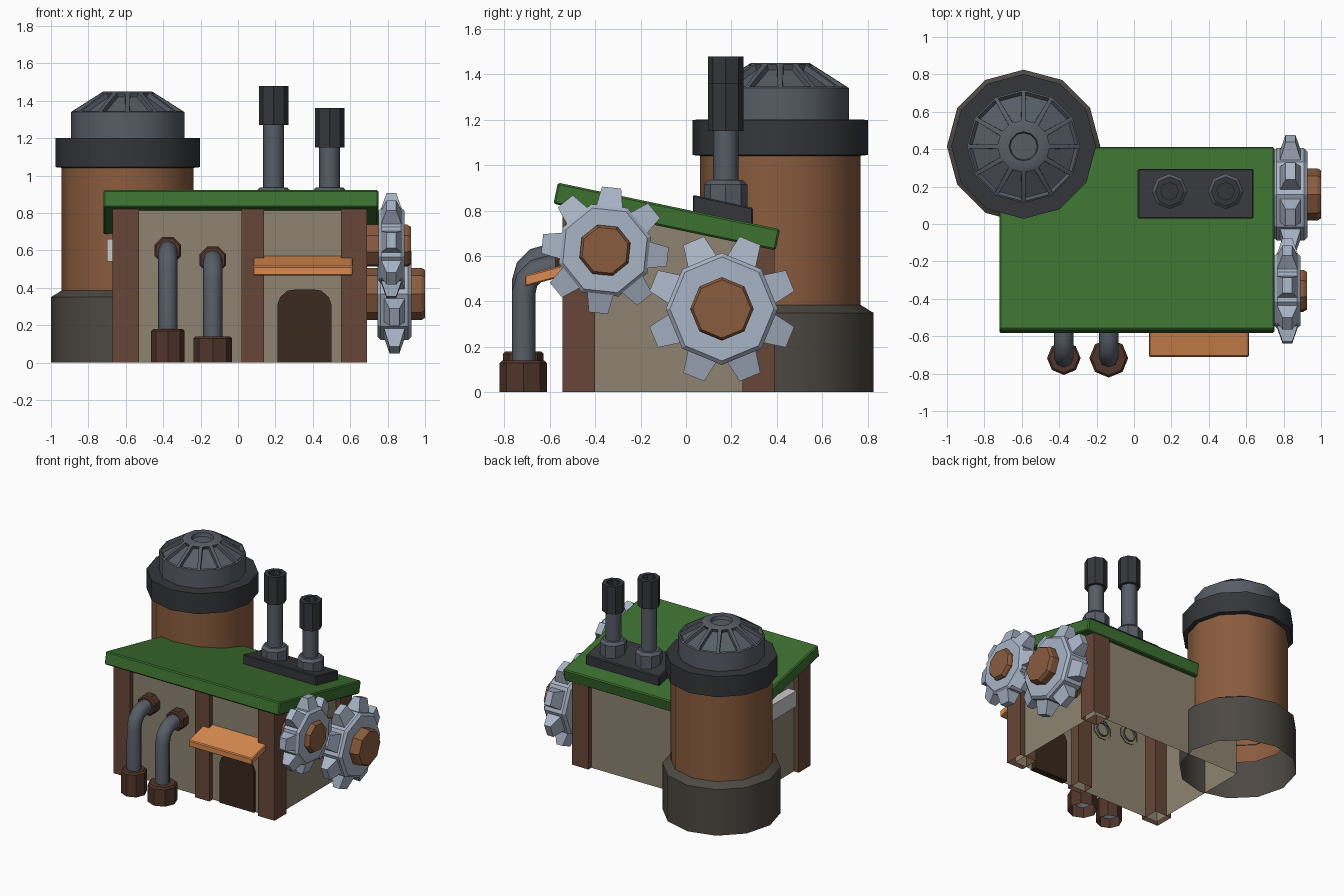
import bpy, bmesh
from math import sin, cos, pi, radians, atan

if "Cube" in bpy.data.objects:
    bpy.data.objects.remove(bpy.data.objects["Cube"])


def mat(name, hexcol):
    c = [int(hexcol[i:i + 2], 16) / 255 for i in (0, 2, 4)]
    m = bpy.data.materials.new(name)
    m.diffuse_color = [((v + .055) / 1.055) ** 2.4 for v in c] + [1]
    m.use_nodes = True
    m.node_tree.nodes["Principled BSDF"].inputs["Base Color"].default_value = m.diffuse_color
    return m


COPPER, STONE = mat("copper", "8A5C3E"), mat("stone", "4D4842")
IRON, BLACK, STEEL = mat("iron", "575D66"), mat("black_iron", "34363A"), mat("steel", "A9B4C6")
GREEN, WALL, WOOD = mat("green", "3C7030"), mat("plaster", "8E8471"), mat("wood", "664638")
DARK, ORANGE, RUST = mat("dark_wood", "3A291E"), mat("orange", "D88A50"), mat("rust", "50352A")


def finish(name, bm, m=None, smooth=None):
    bmesh.ops.recalc_face_normals(bm, faces=bm.faces)
    me = bpy.data.meshes.new(name)
    if smooth:
        for f in bm.faces:
            f.smooth = True
    bm.to_mesh(me)
    bm.free()
    if smooth:
        me.set_sharp_from_angle(angle=radians(smooth))
    if m:
        me.materials.append(m)
    ob = bpy.data.objects.new(name, me)
    bpy.context.collection.objects.link(ob)
    return ob


def lathe(profile, n, loc, axis='z', phase=0, caps=(False, True)):
    """Revolve (radius, height) points around an axis; returns bmesh and side faces per band."""
    bm = bmesh.new()
    rings = []
    for r, h in profile:
        ring = []
        for i in range(n):
            a = radians(phase) + 2 * pi * i / n
            c, s = r * cos(a), r * sin(a)
            p = {'z': (c, s, h), 'x': (h, c, s), 'y': (c, h, s)}[axis]
            ring.append(bm.verts.new([p[k] + loc[k] for k in range(3)]))
        rings.append(ring)
    bands = [[bm.faces.new((a[i], a[(i + 1) % n], b[(i + 1) % n], b[i])) for i in range(n)]
             for a, b in zip(rings, rings[1:])]
    if caps[0]:
        bm.faces.new(rings[0])
    if caps[1]:
        bm.faces.new(rings[-1])
    return bm, bands


def roof_z(y):
    """Underside of the sloping roof."""
    return .709 - .217 * y


def block(name, x, y, bottom, top, m, closed=False, bevel=0):
    """Box whose bottom and top heights are functions of y."""
    bm = bmesh.new()
    bmesh.ops.create_cube(bm, size=2)
    for v in bm.verts:
        yy = y[v.co.y > 0]
        v.co = (x[v.co.x > 0], yy, (top if v.co.z > 0 else bottom)(yy))
    bm.normal_update()
    if not closed:
        bmesh.ops.delete(bm, geom=[f for f in bm.faces if f.normal.z < -.5], context='FACES')
    if bevel:
        bmesh.ops.bevel(bm, geom=bm.edges[:], offset=bevel, segments=1, affect='EDGES')
    return finish(name, bm, m)


def ground(y):
    return 0


# Storage tank
T = (-.59, .415, 0)
finish("tank_base", lathe([(.41, 0), (.41, .35), (.35, .387)], 12, T, caps=(False, False))[0], STONE, 35)
finish("tank_body", lathe([(.353, .25), (.353, 1.08)], 12, T)[0], COPPER, 35)
finish("tank_band", lathe([(.34, 1.04), (.387, 1.045), (.387, 1.2), (.28, 1.202)], 12, T)[0], BLACK, 35)
bm, bands = lathe([(.303, 1.19), (.303, 1.34), (.13, 1.45), (.078, 1.45), (.072, 1.425)], 12, T)
bmesh.ops.recalc_face_normals(bm, faces=bm.faces)
bmesh.ops.inset_individual(bm, faces=bands[1], thickness=.017, depth=0)
r = bmesh.ops.inset_individual(bm, faces=bands[1], thickness=.006, depth=-.025)
finish("tank_vented_lid", bm, IRON, 35)

# House walls, posts and roof
block("walls", (-.63, .65), (-.505, .355), ground, lambda y: roof_z(y) + .02, WALL)
for name, x, y in (("front_left_post", (-.67, -.53), (-.545, -.40)),
                   ("front_middle_post", (.02, .14), (-.545, -.43)),
                   ("front_right_post", (.55, .69), (-.545, -.40)),
                   ("back_right_post", (.55, .69), (.25, .39))):
    block(name, x, y, ground, lambda y: roof_z(y) + .02, WOOD)
bm = bmesh.new()
bmesh.ops.create_cube(bm, size=1)
bmesh.ops.scale(bm, vec=(1.47, 1.0, .095), verts=bm.verts)
bmesh.ops.bevel(bm, geom=bm.edges[:], offset=.008, segments=1, affect='EDGES')
roof = finish("roof", bm, GREEN)
roof.location = (.015, -.085, .774)
roof.rotation_euler.x = -atan(.21)

# Side panel on the left wall
block("left_wall_panel", (-.70, -.62), (-.33, .1), lambda y: .54, lambda y: .66, None, True)

# Door and awning
bm = bmesh.new()
arch = [(.21, 0), (.21, .31), (.225, .35), (.265, .385), (.3, .39),
        (.41, .39), (.445, .385), (.485, .35), (.5, .31), (.5, 0)]
f = bm.faces.new([bm.verts.new((x, -.52, z)) for x, z in arch])
ext = bmesh.ops.extrude_face_region(bm, geom=[f])
bmesh.ops.translate(bm, vec=(0, .05, 0), verts=[v for v in ext["geom"] if isinstance(v, bmesh.types.BMVert)])
finish("door", bm, DARK)
block("awning", (.08, .615), (-.71, -.49), lambda y: .465 + .27 * (y + .71),
      lambda y: .515 + .27 * (y + .71), ORANGE, True, .006)

# Bent pipes on the front
for name, x, z, rb, hb in (("left", -.375, .6, .09, .18), ("right", -.135, .55, .104, .14)):
    R = .11
    pts = [(-.715, .05), (-.715, z - R)]
    pts += [(-.715 + R * (1 - cos(a)), z - R + R * sin(a)) for a in (pi / 6, pi / 3, pi / 2)]
    pts.append((-.49, z))
    cu = bpy.data.curves.new(name + "_pipe", 'CURVE')
    cu.dimensions = '3D'
    cu.bevel_depth, cu.bevel_resolution = .052, 2
    sp = cu.splines.new('POLY')
    sp.points.add(len(pts) - 1)
    for p, (py, pz) in zip(sp.points, pts):
        p.co = (x, py, pz, 1)
    cu.materials.append(IRON)
    ob = bpy.data.objects.new(name + "_pipe", cu)
    bpy.context.collection.objects.link(ob)
    bpy.ops.object.select_all(action='DESELECT')
    ob.select_set(True)
    bpy.context.view_layer.objects.active = ob
    bpy.ops.object.convert(target='MESH')
    finish(name + "_pipe_foot", lathe([(rb, 0), (rb, hb - .012), (rb - .012, hb)], 8,
                                      (x, -.717, 0))[0], RUST)
    finish(name + "_pipe_flange", lathe([(.077, -.5), (.077, -.565), (.068, -.575)], 8,
                                        (x, 0, z), 'y', 22.5)[0], RUST)

# Chimney plinth and two stacks
block("chimney_plinth", (.02, .64), (.03, .295), lambda y: roof_z(y) + .03,
      lambda y: .876 - .217 * y, BLACK, True, .006)
for name, x, top in (("tall", .19, 1.48), ("short", .49, 1.36)):
    L = (x, .175, 0)
    finish(name + "_stack_collar", lathe([(.095, .78), (.095, .915), (.075, .935)], 8, L)[0], IRON)
    finish(name + "_stack", lathe([(.056, .88), (.056, top - .17)], 8, L)[0], IRON, 50)
    finish(name + "_stack_cap", lathe([(.05, top - .21), (.079, top - .21), (.079, top),
                                       (.047, top), (.047, top - .08)], 8, L)[0], BLACK)


# Meshing gears on the right wall
def gear(name, y, z, x0, x1, radius, reach, phase, hub_r, hub_x):
    b = .018
    bm, _ = lathe([(radius - b, x0), (radius, x0 + b), (radius, x1 - b), (radius - b, x1)],
                  8, (0, y, z), 'x', phase, (True, True))
    flat, xm = radius * cos(pi / 8) - .01, (x0 + x1) / 2
    for i in range(8):
        a = radians(phase + 22.5 + 45 * i)
        for v in bmesh.ops.create_cube(bm, size=2)["verts"]:
            sx, st, out = v.co
            d = reach if out > 0 else flat
            t = st * radius * (.2 if out > 0 else .28)
            v.co = (xm + sx * (.026 if out > 0 else .058),
                    y + d * cos(a) - t * sin(a), z + d * sin(a) + t * cos(a))
    finish(name, bm, STEEL)
    finish(name + "_hub", lathe([(hub_r, .62), (hub_r, hub_x - .02), (hub_r - .012, hub_x)],
                                8, (0, y, z), 'x', phase)[0], COPPER)


gear("small_gear", -.357, .625, .75, .89, .212, .278, 16.5, .117, .925)
gear("large_gear", .158, .367, .745, .928, .247, .325, 0, .14, 1.0)
